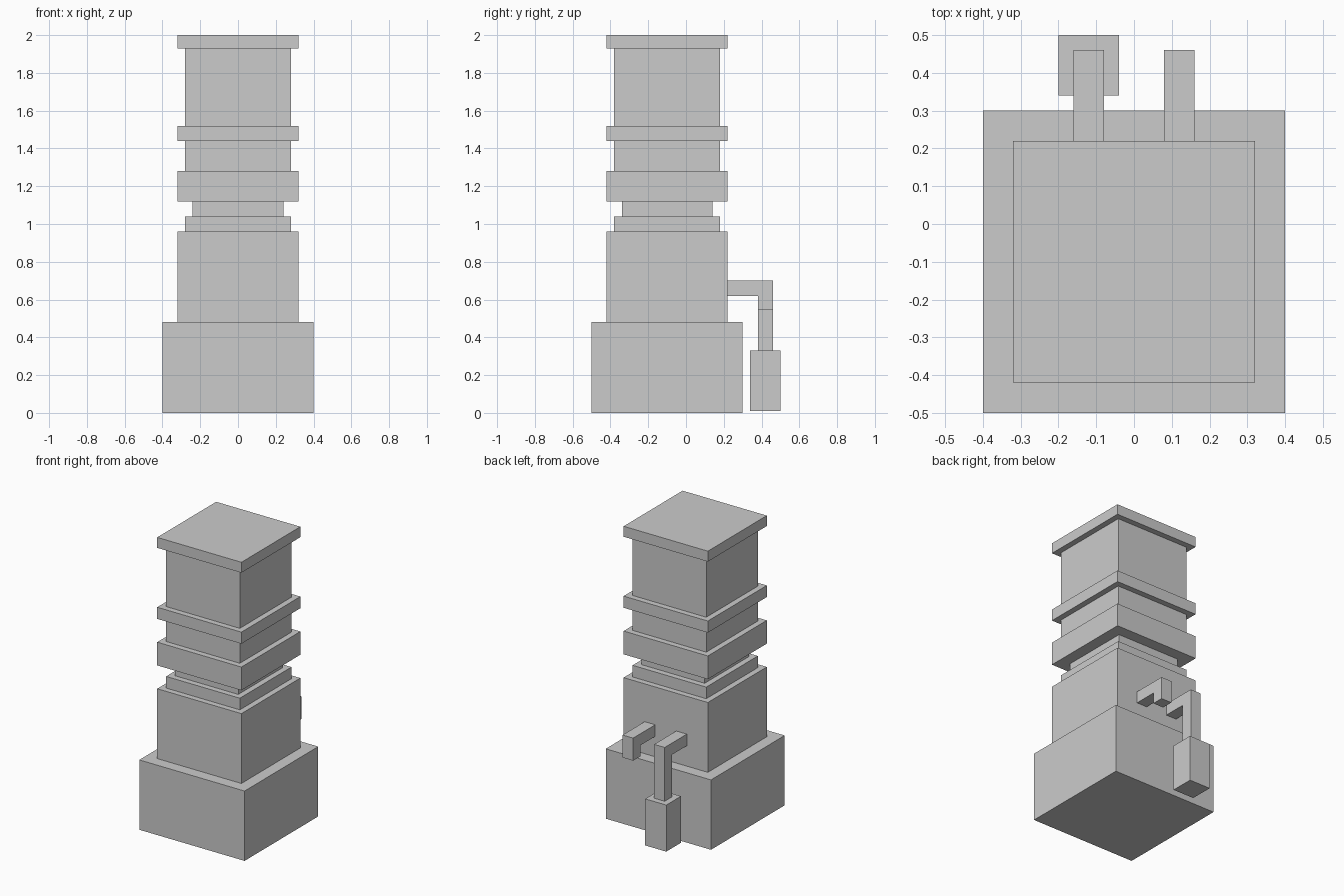
import bpy
import bmesh

if "Cube" in bpy.data.objects:
    bpy.data.objects.remove(bpy.data.objects["Cube"])


def box(name, x, y, z):
    """Box from (min, max) ranges on each axis."""
    bm = bmesh.new()
    bmesh.ops.create_cube(bm, size=1)
    for v in bm.verts:
        v.co = [r[0] + (c + 0.5) * (r[1] - r[0]) for c, r in zip(v.co, (x, y, z))]
    return finish(name, bm)


def bracket(name, x0, x1, profile):
    """Extrude a (y, z) profile along x."""
    bm = bmesh.new()
    face = bm.faces.new([bm.verts.new((x0, y, z)) for y, z in profile])
    ext = bmesh.ops.extrude_face_region(bm, geom=[face], use_keep_orig=True)
    verts = [g for g in ext["geom"] if isinstance(g, bmesh.types.BMVert)]
    bmesh.ops.translate(bm, verts=verts, vec=(x1 - x0, 0, 0))
    bmesh.ops.recalc_face_normals(bm, faces=bm.faces)
    return finish(name, bm)


def finish(name, bm):
    mesh = bpy.data.meshes.new(name)
    bm.to_mesh(mesh)
    bm.free()
    obj = bpy.data.objects.new(name, mesh)
    bpy.context.collection.objects.link(obj)
    return obj


# Square column: stacked tiers (name, half width, top height)
COLUMN_Y = -0.1
tiers = [
    ("base", 0.40, 0.48),
    ("lower_body", 0.32, 0.96),
    ("lower_step", 0.28, 1.04),
    ("neck", 0.24, 1.12),
    ("wide_collar", 0.32, 1.28),
    ("middle_body", 0.28, 1.44),
    ("thin_collar", 0.32, 1.52),
    ("upper_body", 0.28, 1.928),
    ("cap", 0.32, 2.0),
]
bottom = 0.0
for name, half, top in tiers:
    box(name, (-half, half), (COLUMN_Y - half, COLUMN_Y + half), (bottom, top))
    bottom = top

# Two bent spouts at the back; one carries a long drop
for name, cx, end in (("long_spout", -0.12, 0.33), ("short_spout", 0.12, 0.545)):
    bracket(name, cx - 0.04, cx + 0.04,
            [(0.22, 0.62), (0.38, 0.62), (0.38, end),
             (0.46, end), (0.46, 0.70), (0.22, 0.70)])

# Block hanging from the long spout
box("hanging_block", (-0.20, -0.04), (0.34, 0.50), (0.01, 0.33))
